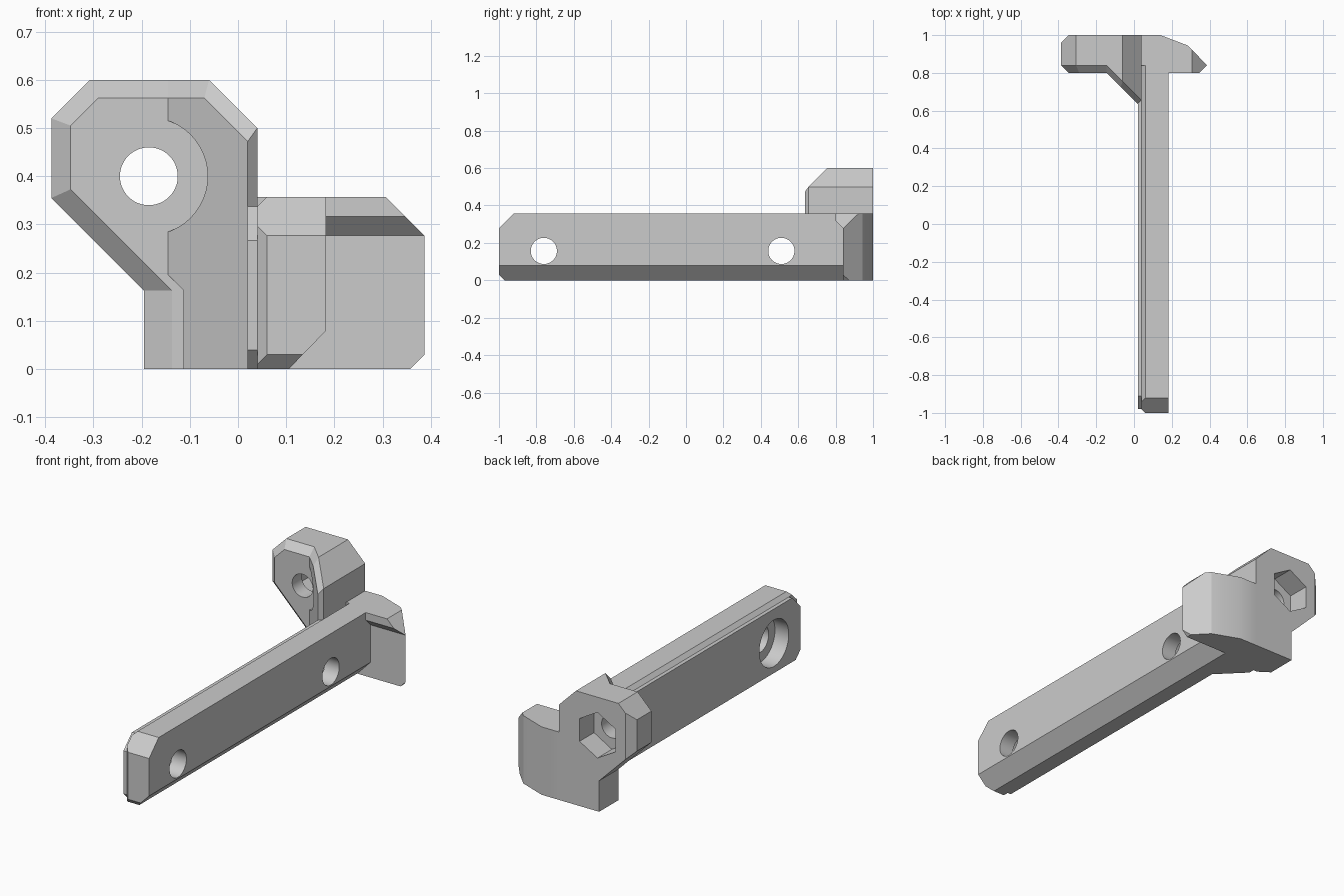
import bpy, bmesh, math
from mathutils import Vector

if "Cube" in bpy.data.objects:
    bpy.data.objects.remove(bpy.data.objects["Cube"])

grey = bpy.data.materials.new("plain_grey")
grey.diffuse_color = (0.6, 0.6, 0.6, 1)
grey.use_nodes = True
grey.node_tree.nodes["Principled BSDF"].inputs["Base Color"].default_value = grey.diffuse_color


def loft(name, loops, planes=()):
    """Closed solid through matching loops, trimmed by (point, outward normal) planes."""
    bm = bmesh.new()
    rings = [[bm.verts.new(p) for p in loop] for loop in loops]
    n = len(rings[0])
    for a, b in zip(rings, rings[1:]):
        for i in range(n):
            j = (i + 1) % n
            bm.faces.new((a[i], a[j], b[j], b[i]))
    bm.faces.new(rings[0])
    bm.faces.new(rings[-1])
    for point, normal in planes:
        cut = bmesh.ops.bisect_plane(
            bm, geom=bm.verts[:] + bm.edges[:] + bm.faces[:], dist=1e-5,
            plane_co=Vector(point), plane_no=Vector(normal).normalized(), clear_outer=True)
        edges = [e for e in cut["geom_cut"] if isinstance(e, bmesh.types.BMEdge) and e.is_boundary]
        bmesh.ops.holes_fill(bm, edges=edges, sides=0)
    bmesh.ops.recalc_face_normals(bm, faces=bm.faces[:])
    mesh = bpy.data.meshes.new(name)
    bm.to_mesh(mesh)
    bm.free()
    mesh.materials.append(grey)
    ob = bpy.data.objects.new(name, mesh)
    bpy.context.collection.objects.link(ob)
    return ob


def prism(name, pts, axis, a, b, planes=()):
    """Extrude a 2D profile along x, y or z from a to b."""
    place = {"x": lambda u, v, t: (t, u, v),
             "y": lambda u, v, t: (u, t, v),
             "z": lambda u, v, t: (u, v, t)}[axis]
    return loft(name, [[place(u, v, t) for u, v in pts] for t in (a, b)], planes)


def rod(axis, centre, r, a, b, sides=48):
    """Cutter rod; the first corner points along the second profile axis."""
    pts = [(centre[0] + r * math.sin(math.tau * i / sides),
            centre[1] + r * math.cos(math.tau * i / sides)) for i in range(sides)]
    ob = prism("cutter", pts, axis, a, b)
    ob.hide_render = True
    return ob


def activate(ob):
    bpy.ops.object.select_all(action='DESELECT')
    ob.select_set(True)
    bpy.context.view_layer.objects.active = ob


def drill(ob, *cutters):
    for c in cutters:
        mod = ob.modifiers.new("hole", 'BOOLEAN')
        mod.operation, mod.solver, mod.object = 'DIFFERENCE', 'EXACT', c
        activate(ob)
        bpy.ops.object.modifier_apply(modifier=mod.name)
        bpy.data.objects.remove(c)


# Long bar with chamfered front end
bar = prism("bar", [(.04, 0), (.105, 0), (.183, .08), (.183, .357), (.06, .357), (.04, .337)],
            "y", -1, .84,
            [((0, -1, .277), (0, -1, 1)), ((0, -1, .03), (0, -1, -1)), ((.06, -1, 0), (-1, -1, 0))])

# Thin pad along the left side of the bar
pad = prism("side_pad", [(.02, 0), (.04, 0), (.04, .337), (.02, .337)], "y", -.98, .7,
            [((0, -.98, .267), (0, -1, 1)), ((0, -.98, .04), (0, -1, -1))])

# Screw holes with counterbores on the left side
for y in (-.76, .51):
    drill(bar, rod("x", (y, .157), .122, -.1, .10), rod("x", (y, .157), .07, -.1, .4))
    drill(pad, rod("x", (y, .157), .122, -.1, .10))

# Right flange with rounded back, and the lip over its front
corner = ((.387, 0, .277), (1, 0, 1))
flange = prism("flange", [(.04, .84), (.387, .84), (.285, .945), (.14, 1), (.04, 1)], "z", 0, .357,
               [corner, ((.387, 0, .03), (1, 0, -1))])
lip = prism("flange_lip", [(.80, .357), (.80, .317), (.84, .277), (.84, .357)], "x", .1, .387, [corner])

# Bracket plate: outline with chamfered front edge
outer = [(-.195, 0), (-.195, .163), (-.387, .355), (-.387, .52), (-.307, .6), (-.06, .6), (.04, .5), (.04, 0)]
inner = [(-.137, 0), (-.137, .163), (-.347, .373), (-.347, .505), (-.29, .562), (-.07, .562), (.02, .472), (.02, 0)]
bracket = loft("bracket", [[(x, .80, z) for x, z in inner],
                           [(x, .84, z) for x, z in outer],
                           [(x, 1.0, z) for x, z in outer]],
               [((-.387, .96, 0), (-1, 1, 0))])
drill(bracket, rod("y", (-.185, .40), .06, .5, 1.2),
      rod("y", (-.185, .40), .12, .88, 1.2, 6))

# Sloped gusset between bracket and bar, cleared around the bolt hole


def slope(x):
    return .8 - (x + .145)


wall = [(-.113, 0), (-.113, .163), (-.145, .195)]
g_outer = [(-.145, .6), (-.06, .6), (.04, .5), (.04, 0)]
g_inner = [(-.145, .562), (-.07, .562), (.02, .472), (.02, 0)]
gusset = loft("gusset", [[(x, slope(x), z) for x, z in g_inner + wall],
                         [(x, slope(x) + .04, z) for x, z in g_outer + wall],
                         [(x, .9, z) for x, z in g_outer + wall]])
drill(gusset, rod("y", (-.185, .40), .122, .4, 1.2))

# Smooth the round surfaces only
for ob in (bar, pad, flange, bracket, gusset):
    activate(ob)
    bpy.ops.object.shade_smooth_by_angle(angle=math.radians(25))
